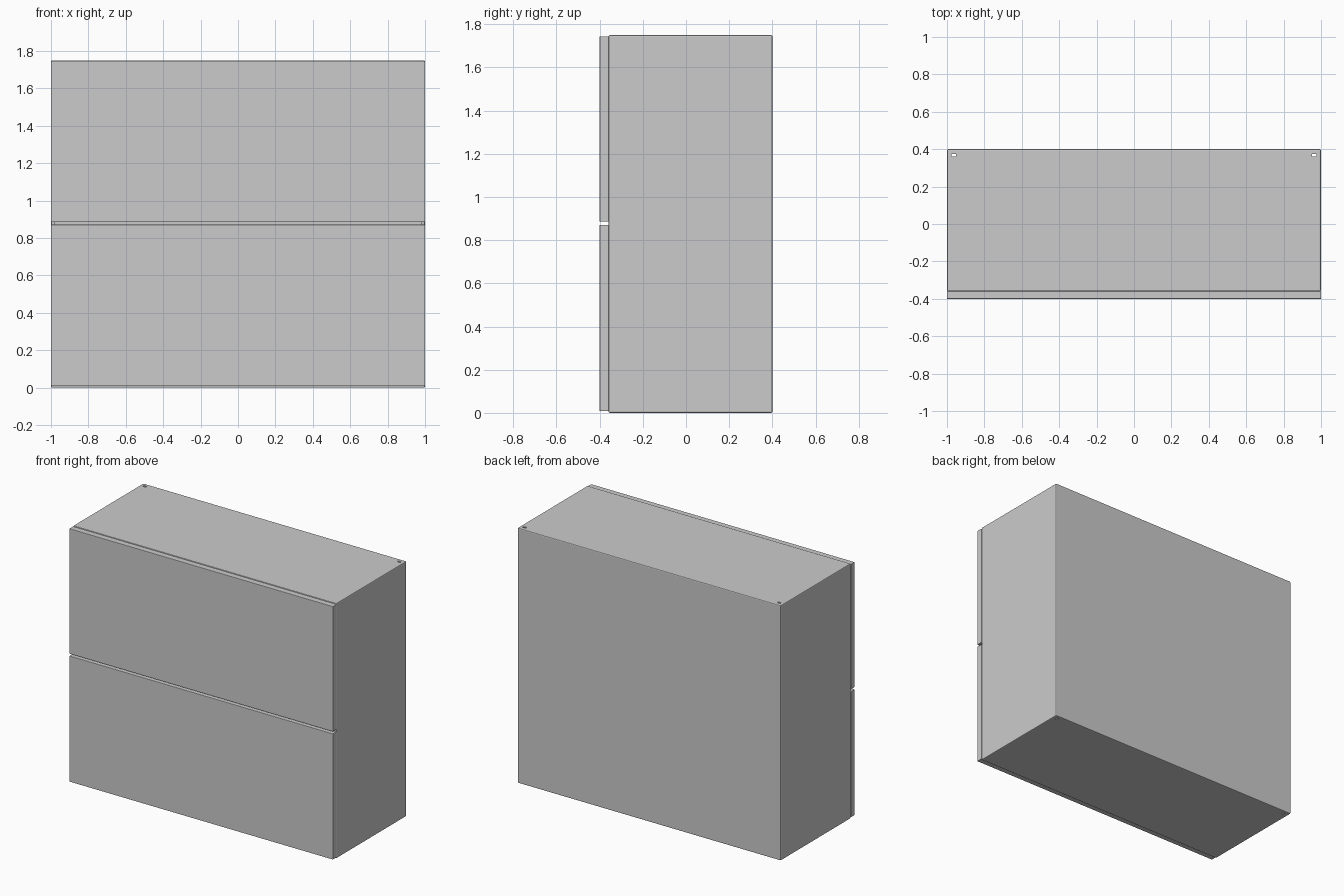
import bpy, bmesh
from mathutils import Vector

if "Cube" in bpy.data.objects:
    bpy.data.objects.remove(bpy.data.objects["Cube"])


def box(name, lo, hi, bevel=0.0):
    """Axis-aligned box between two corners, optionally with softened edges."""
    lo, hi = Vector(lo), Vector(hi)
    bm = bmesh.new()
    bmesh.ops.create_cube(bm, size=1)
    for v in bm.verts:
        v.co = Vector((c * s for c, s in zip(v.co, hi - lo))) + (lo + hi) / 2
    if bevel:
        bmesh.ops.bevel(bm, geom=bm.edges[:], offset=bevel, segments=2,
                        profile=0.5, affect='EDGES')
    me = bpy.data.meshes.new(name)
    bm.to_mesh(me)
    bm.free()
    ob = bpy.data.objects.new(name, me)
    bpy.context.collection.objects.link(ob)
    return ob


def cut(target, cutter):
    """Subtract the cutter from the target and delete the cutter."""
    mod = target.modifiers.new("cut", 'BOOLEAN')
    mod.operation = 'DIFFERENCE'
    mod.solver = 'EXACT'
    mod.object = cutter
    bpy.context.view_layer.objects.active = target
    bpy.ops.object.modifier_apply(modifier=mod.name)
    bpy.data.objects.remove(cutter)


W, D, H = 1.0, 0.4, 1.75      # half width, half depth, height
T = 0.02                      # sheet thickness
FRONT = -0.359                # front plane of the carcass

# Carcass: softened shell, open at the front
carcass = box("carcass", (-W + .001, FRONT, 0), (W - .001, D, H), 0.006)
cut(carcass, box("cavity", (-W + T, -0.5, T), (W - T, D - T, H - T)))

# Small slots through top and bottom at the rear corners
for s in (-1, 1):
    x0, x1 = sorted((s * 0.953, s * 0.977))
    cut(carcass, box("slot", (x0, 0.362, -0.1), (x1, 0.375, H + 0.1)))

# Two drawers: a full-width front panel with an open-topped tray behind it
for label, z0, z1 in (("lower", 0.008, 0.871), ("upper", 0.886, 1.744)):
    box(label + "_drawer_front", (-W, -D, z0), (W, FRONT - .0005, z1), 0.002)
    tray = box(label + "_drawer_tray", (-0.94, FRONT, z0 + 0.05),
               (0.94, 0.34, z1 - 0.08))
    cut(tray, box("tray_space", (-0.92, FRONT + T, z0 + 0.07),
                  (0.92, 0.32, z1 + 0.1)))
